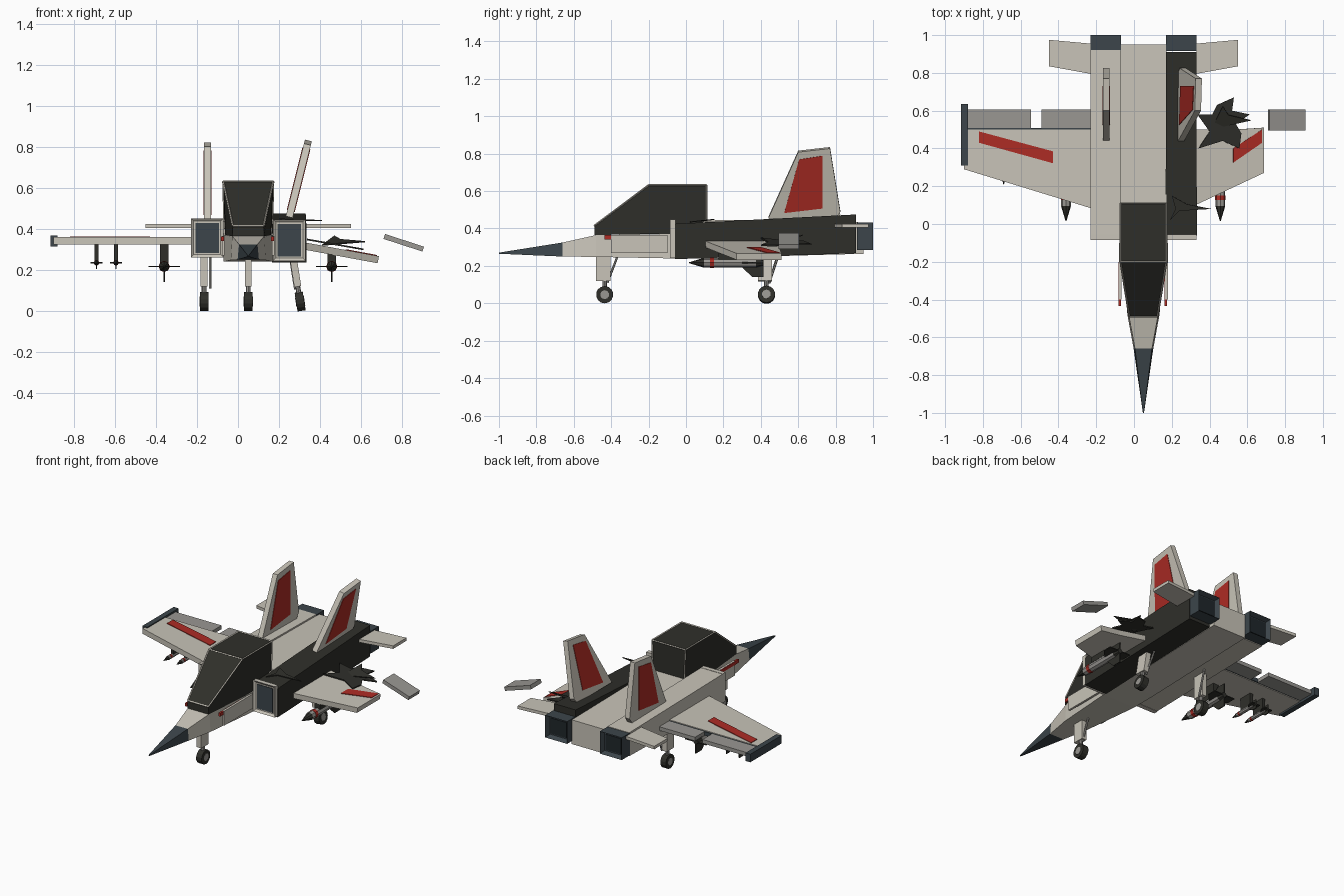
import bpy, bmesh
from math import radians
from mathutils import Vector, Matrix

if "Cube" in bpy.data.objects:
    bpy.data.objects.remove(bpy.data.objects["Cube"])

def material(name, r, g, b):
    m = bpy.data.materials.new(name)
    m.diffuse_color = (r, g, b, 1)
    m.use_nodes = True
    m.node_tree.nodes["Principled BSDF"].inputs["Base Color"].default_value = m.diffuse_color
    return m

LIGHT = material("hull_light", .58, .55, .48)
DARK = material("burnt_dark", .028, .028, .023)
BLUE = material("blue_grey", .045, .06, .07)
GLASS = material("inner_dark", .014, .02, .024)
RED = material("red_paint", .42, .025, .018)
GREY = material("metal_grey", .32, .31, .29)

def finish(name, bm, mat):
    bmesh.ops.recalc_face_normals(bm, faces=bm.faces)
    me = bpy.data.meshes.new(name)
    bm.to_mesh(me)
    bm.free()
    me.materials.append(mat)
    ob = bpy.data.objects.new(name, me)
    bpy.context.collection.objects.link(ob)
    return ob

def loft(name, rings, mat):
    """Skin a list of equal-length vertex rings and cap both ends."""
    bm = bmesh.new()
    vs = [[bm.verts.new(p) for p in r] for r in rings]
    n = len(rings[0])
    for a, b in zip(vs, vs[1:]):
        for i in range(n):
            bm.faces.new((a[i], a[(i + 1) % n], b[(i + 1) % n], b[i]))
    bm.faces.new(vs[0])
    bm.faces.new(vs[-1])
    return finish(name, bm, mat)

def ring(y, xc, hb, ht, z0, z1):
    return [(xc - hb, y, z0), (xc + hb, y, z0), (xc + ht, y, z1), (xc - ht, y, z1)]

def hull(name, xc, secs, mat):
    return loft(name, [ring(y, xc, hb, ht, z0, z1) for y, hb, ht, z0, z1 in secs], mat)

def box(name, x0, x1, y0, y1, z0, z1, mat):
    return hull(name, (x0 + x1) / 2, [(y, (x1 - x0) / 2, (x1 - x0) / 2, z0, z1) for y in (y0, y1)], mat)

def slab(name, pts, z0, z1, mat):
    return loft(name, [[(x, y, z) for x, y in pts] for z in (z0, z1)], mat)

def side_slab(name, pts, x0, x1, mat):
    return loft(name, [[(x, y, z) for y, z in pts] for x in (x0, x1)], mat)

def rod(name, a, b, r, mat, r2=None, n=8):
    a, b = Vector(a), Vector(b)
    d = b - a
    bm = bmesh.new()
    bmesh.ops.create_cone(bm, cap_ends=True, segments=n, radius1=r, radius2=r if r2 is None else r2, depth=d.length,
                          matrix=Matrix.Translation((a + b) / 2) @ d.to_track_quat('Z', 'Y').to_matrix().to_4x4())
    return finish(name, bm, mat)

def tilt(obs, deg, pivot, axis='Y'):
    p = Matrix.Translation(pivot)
    for o in obs:
        o.matrix_world = p @ Matrix.Rotation(radians(deg), 4, axis) @ p.inverted()

def duct(name, x, ya, yb, z0, z1, mat, front):
    """Square tube with a recessed dark opening."""
    bm = bmesh.new()
    bmesh.ops.create_cube(bm, size=1, matrix=Matrix.Translation((x, (ya + yb) / 2, (z0 + z1) / 2))
                          @ Matrix.Diagonal((.16, yb - ya, z1 - z0, 1)))
    f = min(bm.faces, key=lambda f: f.calc_center_median().y * (1 if front else -1))
    bmesh.ops.inset_individual(bm, faces=[f], thickness=.02)
    bmesh.ops.translate(bm, verts=f.verts, vec=(0, .012 if front else -.03, 0))
    ob = finish(name, bm, mat)
    s = 1 if front else -1
    y = ya + .008 if front else yb - .026
    box(name + "_opening", x - .058, x + .058, min(y, y + .01 * s), max(y, y + .01 * s), z0 + .022, z1 - .022,
        BLUE if front else GLASS)
    return ob

C = .05  # aircraft centreline

# fuselage and nose
hull("nose_cone", C, [(-1, .003, .003, .265, .271), (-.66, .052, .045, .25, .325)], BLUE)
hull("forward_fuselage", C, [(-.66, .052, .045, .25, .325), (-.48, .085, .078, .248, .365),
                             (-.08, .12, .12, .24, .37)], LIGHT)
hull("centre_fuselage", C, [(-.08, .12, .12, .24, .37), (.1, .121, .121, .242, .437),
                            (.95, .121, .121, .265, .425)], LIGHT)
for s in (-1, 1):
    x = C + s * .122
    box("side_panel", x - .007, x + .007, -.4, -.1, .27, .365, LIGHT)
    box("side_stripe", x - .01, x + .003, -.435, -.2, .342, .364, RED)

# canopy with light frame bars
secs = [(-.49, .078, .075, .365, .415), (-.2, .11, .122, .37, .632), (.11, .115, .122, .37, .632)]
hull("canopy", C, secs, DARK)
r = [ring(y, C, *s) for y, *s in secs]
for i, j in ((2, 3),):
    for q in r:
        rod("canopy_frame", q[i], q[j], .005, LIGHT, n=4)
for i in (2, 3):
    rod("windshield_edge", r[0][i], r[1][i], .005, LIGHT, n=4)
    rod("roof_edge", r[1][i], r[2][i], .005, LIGHT, n=4)
    rod("rear_edge", r[2][i], r[2][3 - i], .005, LIGHT, n=4)

# engines, intakes and nozzles
hull("left_engine", -.15, [(-.06, .079, .079, .262, .45), (.92, .079, .079, .28, .435)], LIGHT)
hull("right_engine", .25, [(-.06, .083, .083, .236, .425), (.91, .08, .08, .268, .475)], DARK)
duct("left_intake", -.15, -.085, -.055, .26, .452, LIGHT, True)
duct("right_intake", .25, -.085, -.055, .243, .447, LIGHT, True)
for x in (-.15, .25):
    duct("nozzle", x, .915, 1, .285, .432, BLUE, False)

# left wing
slab("left_wing", [(-.2, .075), (-.9, .29), (-.9, .5), (-.2, .5)], .325, .36, LIGHT)
box("left_hinge", -.88, -.22, .495, .508, .33, .355, BLUE)
for a, b in ((-.88, -.545), (-.49, -.22)):
    box("left_flap", a, b, .506, .606, .33, .355, GREY)
box("wing_tip_rail", -.915, -.88, .31, .635, .314, .367, BLUE)
slab("left_wing_stripe", [(-.82, .49), (-.82, .43), (-.43, .322), (-.43, .385)], .355, .364, RED)

# drooping broken right wing
tilt([slab("right_wing", [(.3, .09), (.69, .27), (.69, .51), (.54, .5), (.3, .5)], .298, .333, LIGHT),
      slab("right_wing_stripe", [(.525, .4), (.525, .325), (.68, .43), (.68, .5)], .325, .337, RED)],
     10.5, (.33, 0, .315))
tilt([box("torn_flap", .708, .908, .495, .605, .32, .345, GREY)], 18, (.808, 0, .332))

# jagged torn metal
tilt([slab("torn_skin", [(.53, .67), (.52, .6), (.615, .58), (.54, .53), (.57, .48), (.56, .4), (.47, .44),
                         (.34, .4), (.4, .49), (.335, .58), (.415, .58), (.44, .63)], .33, .338, DARK)],
     10, (.42, 0, .334))
tilt([slab("torn_shard", [(.41, .5), (.62, .55), (.5, .58), (.47, .63)], .335, .341, DARK)], 20, (.5, .55, .335), 'X')
tilt([slab("engine_shard", [(.19, .02), (.24, .07), (.41, .08), (.28, .105), (.2, .15), (.22, .08)],
           .438, .444, DARK)], 6, (.25, .08, .44), 'X')

# tail fins with red panels on both faces
def fin(name, x, z, lean):
    prof = [(.44, 0), (.6, .365), (.77, .385), (.825, .035), (.8, 0)]
    pan = [(.525, .03), (.605, .325), (.73, .345), (.73, .055)]
    mk = lambda n, p, w, m: side_slab(n, [(y, z + h) for y, h in p], x - w, x + w, m)
    tilt([mk(name, prof, .017, LIGHT), mk(name + "_panel", pan, .02, RED)], lean, (x, 0, z))

fin("left_fin", -.148, .437, 0)
fin("right_fin", .25, .458, 14)

# tailplanes
for s in (-1, 1):
    slab("tailplane", [(C + s * d, y) for d, y in ((.28, .795), (.5, .835), (.5, .975), (.28, .955))], .405, .425, LIGHT)

# landing gear
def gear(name, x, y, top, lean=0, side=0):
    parts = [rod(name + "_tyre", (x - .02, y, .046), (x + .02, y, .046), .046, DARK, n=14),
             rod(name + "_hub", (x - .022, y, .046), (x + .022, y, .046), .024, GREY, n=10),
             rod(name + "_strut", (x, y, .046), (x, y, top), .012, GREY),
             box(name + "_leg_cover", x - .017, x + .017, y - .045, y + .03, .12, top, LIGHT),
             rod(name + "_brace", (x + side, y + .015, .11), (x + side, y + .07, top), .006, GREY, n=6)]
    tilt(parts, lean, (x, y, .046))

gear("nose_gear", C, -.435, .255)
gear("left_gear", -.165, .43, .29, 0, .03)
gear("right_gear", .303, .43, .28, -9, -.015)

# stores under the wings
def store(name, x, z, y0, length, r, span, top):
    y = lambda t: y0 + length * t
    rod(name + "_tip", (x, y(.2), z), (x, y(0), z), r, DARK, .002)
    rod(name + "_body", (x, y(.2), z), (x, y(.9), z), r, GREY)
    rod(name + "_band", (x, y(.28), z), (x, y(.34), z), r * 1.06, RED)
    rod(name + "_tail", (x, y(.9), z), (x, y(1), z), r, DARK, r * .6)
    fp = [(r * .5, .68), (span, .85), (span, 1), (r * .5, 1)]
    for k in range(4):
        f = slab(name + "_fin", [(x + d, y(t)) for d, t in fp], z - .003, z + .003, DARK)
        tilt([f], 90 * k, (x, 0, z))
    box(name + "_pylon", x - r * .8, x + r * .8, y(.4), y(.8), z + r * .6, top, DARK)

store("left_missile", -.36, .217, .015, .4, .026, .077, .33)
store("right_missile", .457, .217, .015, .4, .026, .077, .29)
for x in (-.69, -.595):
    store("small_missile", x, .235, .21, .22, .013, .03, .33)
